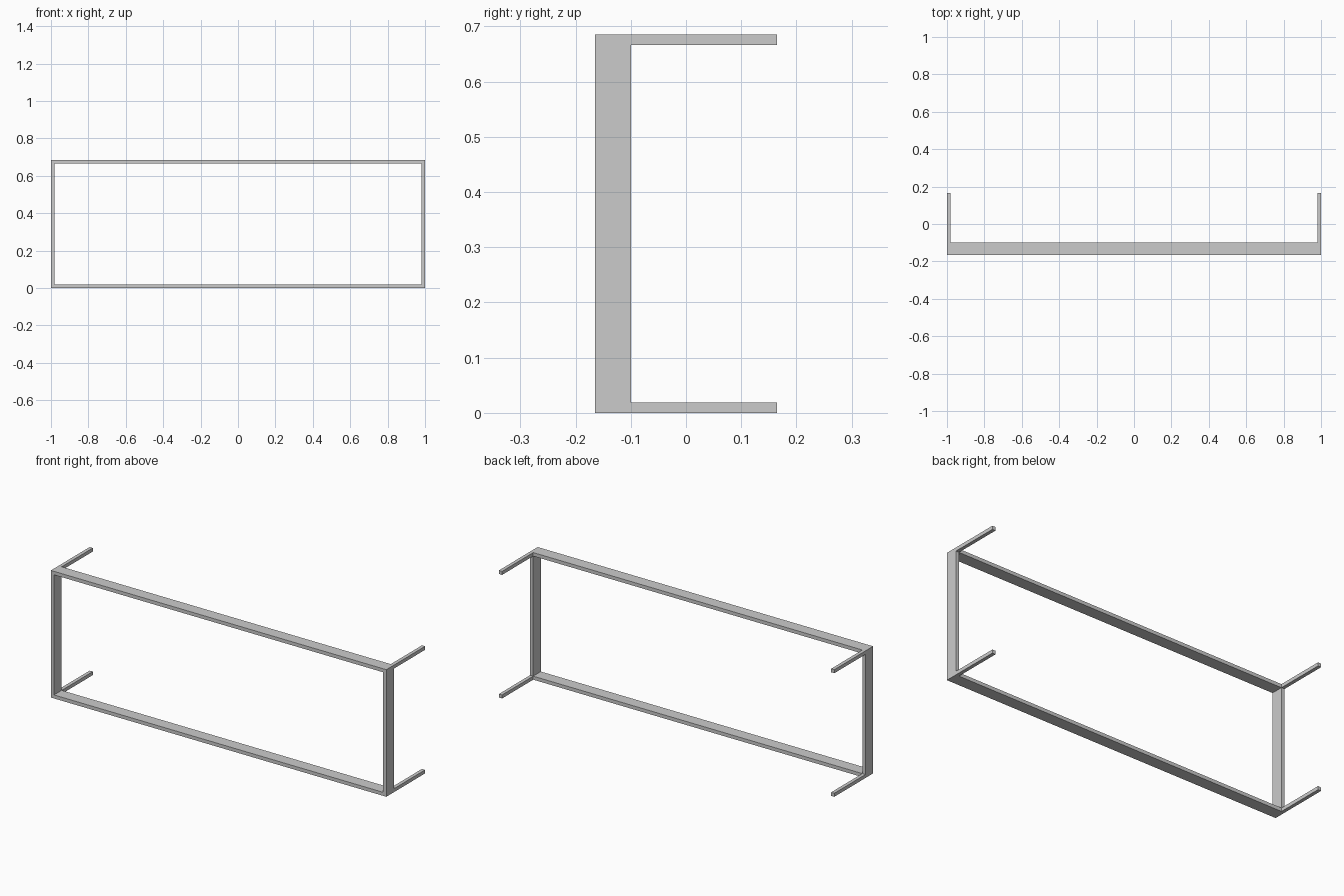
import bpy, bmesh

if "Cube" in bpy.data.objects:
    bpy.data.objects.remove(bpy.data.objects["Cube"])

W, H, T = 1.0, 0.685, 0.019       # half width, height, bar thickness
Y0, Y1, Y2 = -0.165, -0.10, 0.165  # front, back of frame, prong tips


def add_object(name, bm):
    bmesh.ops.recalc_face_normals(bm, faces=bm.faces)
    mesh = bpy.data.meshes.new(name)
    bm.to_mesh(mesh)
    bm.free()
    obj = bpy.data.objects.new(name, mesh)
    bpy.context.collection.objects.link(obj)


def box(name, lo, hi):
    bm = bmesh.new()
    bmesh.ops.create_cube(bm, size=1)
    for v in bm.verts:
        v.co = [(a + b) / 2 + c * (b - a) for a, b, c in zip(lo, hi, v.co)]
    add_object(name, bm)


# Rectangular front frame: four loops joined into a closed ring
bm = bmesh.new()
loops = []
for inset, y in ((0, Y0), (0, Y1), (T, Y1), (T, Y0)):
    x, z0, z1 = W - inset, inset, H - inset
    loops.append([bm.verts.new((px, y, pz))
                  for px, pz in ((-x, z0), (x, z0), (x, z1), (-x, z1))])
for i in range(4):
    a, b = loops[i], loops[(i + 1) % 4]
    for j in range(4):
        k = (j + 1) % 4
        bm.faces.new((a[j], a[k], b[k], b[j]))
add_object("front_frame", bm)

# Corner prongs reaching backward
for side, x in (("left", -W), ("right", W - T)):
    for level, z in (("lower", 0), ("upper", H - T)):
        box(f"{level}_{side}_prong", (x, Y1, z), (x + T, Y2, z + T))
